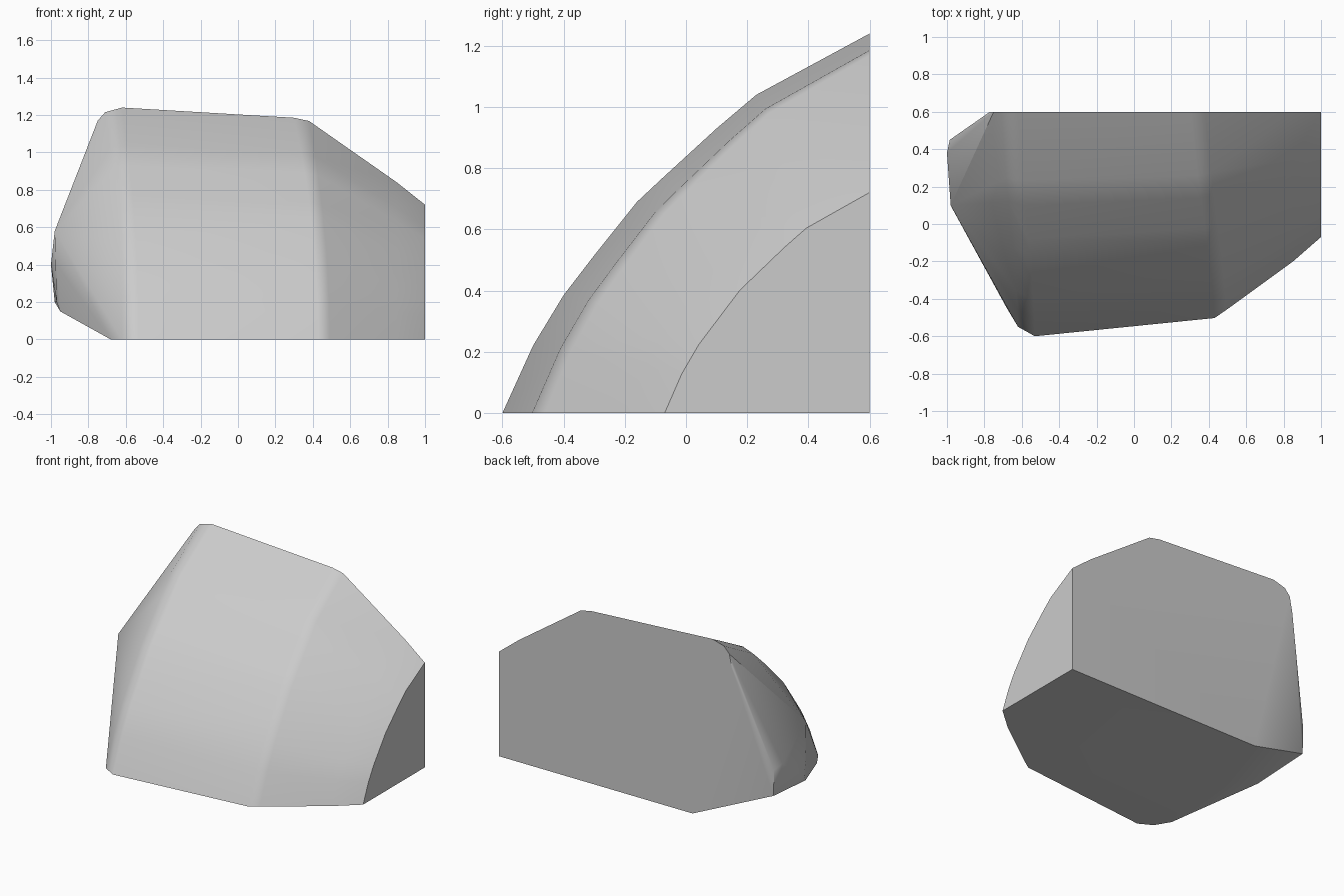
import bpy
import bmesh
import math
from mathutils import Vector

default = bpy.data.objects.get("Cube")
if default:
    bpy.data.objects.remove(default, do_unlink=True)

BACK = 0.6

# Stone colour
stone = bpy.data.materials.new("stone grey")
stone.use_nodes = True
grey = (0.6, 0.6, 0.6, 1)
stone.diffuse_color = grey
stone.node_tree.nodes["Principled BSDF"].inputs["Base Color"].default_value = grey

# Rounded front outline, as distance from the back plane and height
outline = [(1.2, 0), (1.1, .22), (1.0, .385), (.9, .515), (.76, .69),
           (.68, .765), (.5, .93), (.37, 1.04), (0, 1.24)]


def cross_section(bottom_x, top_x, depth, height):
    """Place a scaled copy of the outline, leaning from bottom_x to top_x."""
    points = []
    for distance, z in outline:
        lean = (z / outline[-1][1]) ** 2
        x = bottom_x + (top_x - bottom_x) * lean
        points.append(Vector((x, BACK - distance * depth, z * height)))
    return points


# Main body: sections from the broken left end to the flat right end
sections = [
    (-.62, -.71, .958, .98),
    (-.53, -.62, 1, 1),
    (.43, .30, .919, .956),
    (.49, .38, .885, .942),
    (.85, .85, .667, .677),
    (1, 1, .558, .581),
]
points = []
for section in sections:
    points += cross_section(*section)

# Square back corners
points += [Vector((1, BACK, 0)), Vector((-.47, BACK, 0))]

# Chipped end: upper back edge, small upright facet and undercut
upper_chip = [(-.75, BACK, 1.17), (-.77, BACK, 1.07)]
facet = [(-.98, .45, .2), (-.985, .45, .38), (-1, .38, .4),
         (-.98, .1, .58), (-.97, .08, .4), (-.97, .1, .2), (-.95, .06, .15)]
undercut = [(-.68, -.45, 0), (-.65, .1, 0)]
points += [Vector(p) for p in upper_chip + facet + undercut]

# Wrap the points in one solid
bm = bmesh.new()
for point in points:
    bm.verts.new(point)
hull = bmesh.ops.convex_hull(bm, input=bm.verts)
loose = [v for v in bm.verts if not v.link_faces]
bmesh.ops.delete(bm, geom=loose, context="VERTS")
bmesh.ops.dissolve_limit(bm, angle_limit=math.radians(1),
                         verts=bm.verts, edges=bm.edges)
bmesh.ops.recalc_face_normals(bm, faces=bm.faces)

mesh = bpy.data.meshes.new("rock_fragment")
bm.to_mesh(mesh)
bm.free()
mesh.materials.append(stone)
rock = bpy.data.objects.new("rock_fragment", mesh)
bpy.context.collection.objects.link(rock)

# Soft rounded faces with crisp cut edges
bpy.ops.object.select_all(action="DESELECT")
rock.select_set(True)
bpy.context.view_layer.objects.active = rock
bpy.ops.object.shade_smooth_by_angle(angle=math.radians(35))
weighted = rock.modifiers.new("even_shading", "WEIGHTED_NORMAL")
weighted.keep_sharp = True
